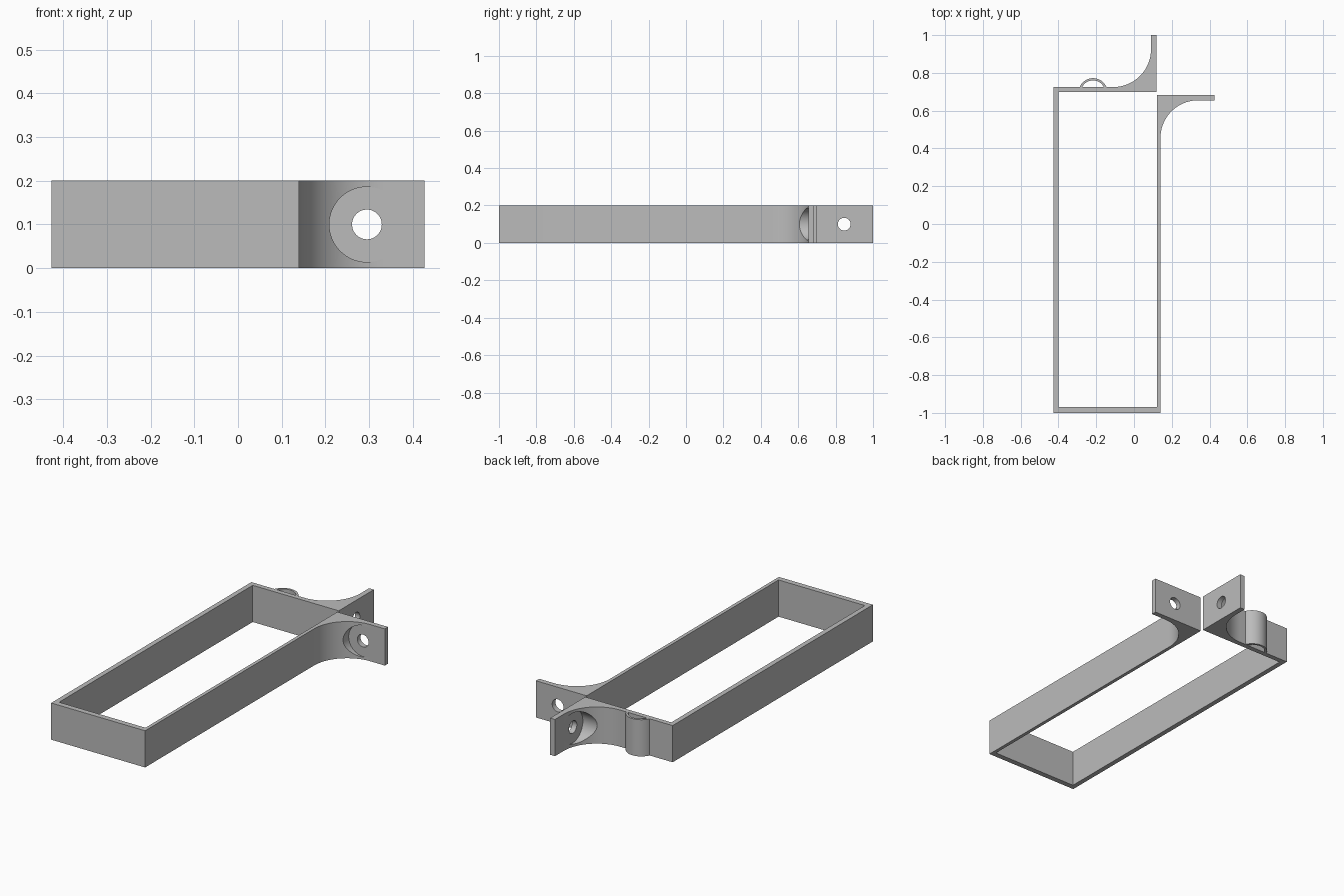
import bpy, bmesh, math
from mathutils import Vector

HEIGHT = 0.2
MID = HEIGHT / 2

if "Cube" in bpy.data.objects:
    bpy.data.objects.remove(bpy.data.objects["Cube"], do_unlink=True)

grey = bpy.data.materials.new("plain grey")
grey.use_nodes = True
colour = (0.5, 0.5, 0.5, 1)
grey.diffuse_color = colour
grey.node_tree.nodes["Principled BSDF"].inputs["Base Color"].default_value = colour


def arc(cx, cy, r, start, end, steps=32):
    """Points along a circular arc, angles in degrees."""
    angles = [math.radians(start + (end - start) * i / steps) for i in range(steps + 1)]
    return [(cx + r * math.cos(a), cy + r * math.sin(a)) for a in angles]


def extrude_profile(name, points):
    """Extrude a flat outline to the full strip height."""
    bm = bmesh.new()
    face = bm.faces.new([bm.verts.new((x, y, 0)) for x, y in points])
    top = bmesh.ops.extrude_face_region(bm, geom=[face])
    verts = [g for g in top["geom"] if isinstance(g, bmesh.types.BMVert)]
    bmesh.ops.translate(bm, verts=verts, vec=(0, 0, HEIGHT))
    bmesh.ops.recalc_face_normals(bm, faces=bm.faces)
    mesh = bpy.data.meshes.new(name)
    bm.to_mesh(mesh)
    bm.free()
    mesh.materials.append(grey)
    obj = bpy.data.objects.new(name, mesh)
    bpy.context.collection.objects.link(obj)
    return obj


def activate(obj):
    bpy.ops.object.select_all(action="DESELECT")
    obj.select_set(True)
    bpy.context.view_layer.objects.active = obj


def drill(obj, start, end, radius):
    """Cut a round hole between two points."""
    start, end = Vector(start), Vector(end)
    axis = end - start
    bpy.ops.mesh.primitive_cylinder_add(vertices=64, radius=radius, depth=axis.length,
                                        location=(start + end) / 2,
                                        rotation=axis.to_track_quat("Z", "Y").to_euler())
    cutter = bpy.context.object
    cutter.hide_render = True
    cutter.data.materials.append(grey)
    activate(obj)
    mod = obj.modifiers.new("hole", "BOOLEAN")
    mod.operation = "DIFFERENCE"
    mod.solver = "EXACT"
    mod.object = cutter
    bpy.ops.object.modifier_apply(modifier=mod.name)
    bpy.data.objects.remove(cutter, do_unlink=True)


# Strap: one open strip with a filleted flange at each end
outline = [(-0.427, -1), (0.14, -1)]
outline += arc(0.34, 0.455, 0.2, 180, 90)
outline += [(0.427, 0.655), (0.427, 0.683), (0.121, 0.683), (0.121, -0.97),
            (-0.4, -0.97), (-0.4, 0.698), (0.119, 0.698), (0.119, 1), (0.09, 1)]
outline += arc(-0.11, 0.925, 0.2, 0, -90)
outline += [(-0.427, 0.725)]
strap = extrude_profile("clamp_strap", outline)

# Counterbores clear the fillets, then bolt holes pass through the flanges
drill(strap, (0.295, 0.655, MID), (0.295, 0.42, MID), 0.086)
drill(strap, (0.295, 0.75, MID), (0.295, 0.6, MID), 0.034)
drill(strap, (0.09, 0.846, MID), (-0.14, 0.846, MID), 0.086)
drill(strap, (0.2, 0.846, MID), (0.03, 0.846, MID), 0.034)

# Loop: thin arched band on the back wall
loop = extrude_profile("cable_loop",
                       arc(-0.217, 0.695, 0.077, 22, 158) + arc(-0.217, 0.695, 0.065, 153, 27))

for part in (strap, loop):
    activate(part)
    bpy.ops.object.shade_smooth_by_angle(angle=math.radians(30))
